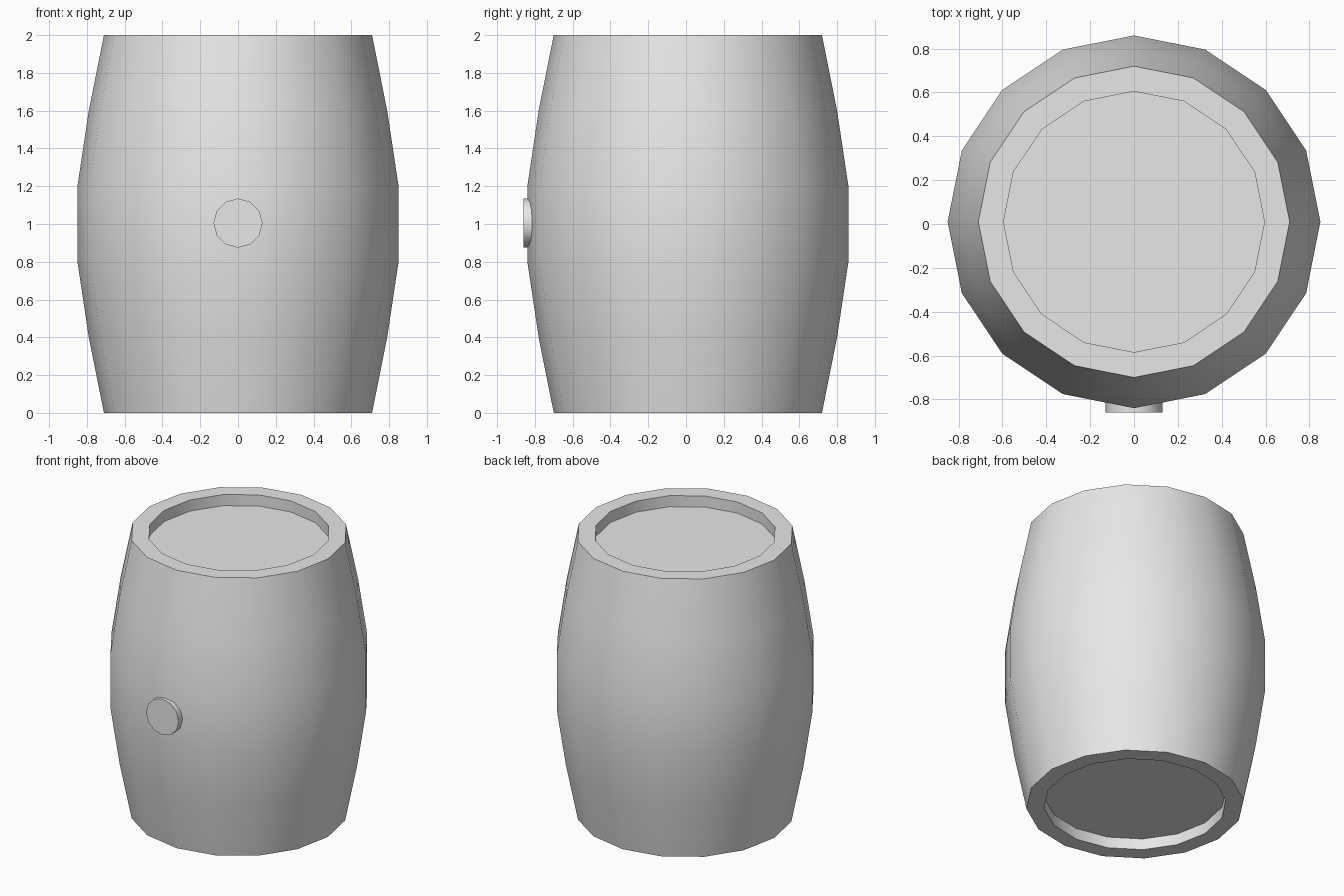
import bpy, bmesh, math

cube = bpy.data.objects.get("Cube")
if cube:
    bpy.data.objects.remove(cube, do_unlink=True)

SIDES = 16
CENTRE_Y = 0.01
HEIGHT = 2.0
RECESS = 0.08

grey = bpy.data.materials.new("light_grey")
grey.use_nodes = True
colour = (0.8, 0.8, 0.8, 1)
grey.diffuse_color = colour
grey.node_tree.nodes["Principled BSDF"].inputs["Base Color"].default_value = colour


def finish(obj, name):
    obj.name = obj.data.name = name
    obj.data.materials.clear()
    obj.data.materials.append(grey)
    bpy.ops.object.select_all(action='DESELECT')
    obj.select_set(True)
    bpy.context.view_layer.objects.active = obj
    bpy.ops.object.shade_smooth_by_angle(angle=math.radians(40))


def lathe(name, profile):
    """Revolve (radius, height) points around z and cap both ends."""
    bm = bmesh.new()
    rings = []
    for r, z in profile:
        angles = [math.tau * i / SIDES for i in range(SIDES)]
        rings.append([bm.verts.new((r * math.cos(a), r * math.sin(a), z)) for a in angles])
    for low, high in zip(rings, rings[1:]):
        for i in range(SIDES):
            j = (i + 1) % SIDES
            bm.faces.new((low[i], low[j], high[j], high[i]))
    bm.faces.new(rings[0][::-1])
    bm.faces.new(rings[-1])
    bmesh.ops.recalc_face_normals(bm, faces=bm.faces)
    mesh = bpy.data.meshes.new(name)
    bm.to_mesh(mesh)
    bm.free()
    obj = bpy.data.objects.new(name, mesh)
    bpy.context.collection.objects.link(obj)
    obj.location.y = CENTRE_Y
    finish(obj, name)


# Bulging body with a recessed head at each end; upper half mirrors the lower
lower = [(0.595, RECESS), (0.595, 0), (0.71, 0), (0.79, 0.4), (0.85, 0.8)]
upper = [(r, HEIGHT - z) for r, z in reversed(lower)]
lathe("barrel_body", lower + upper)

# Round stopper on the front
bpy.ops.mesh.primitive_cylinder_add(vertices=12, radius=0.13, depth=0.1,
                                    location=(0, -0.81, 1.005),
                                    rotation=(math.pi / 2, 0, 0))
finish(bpy.context.object, "front_stopper")
